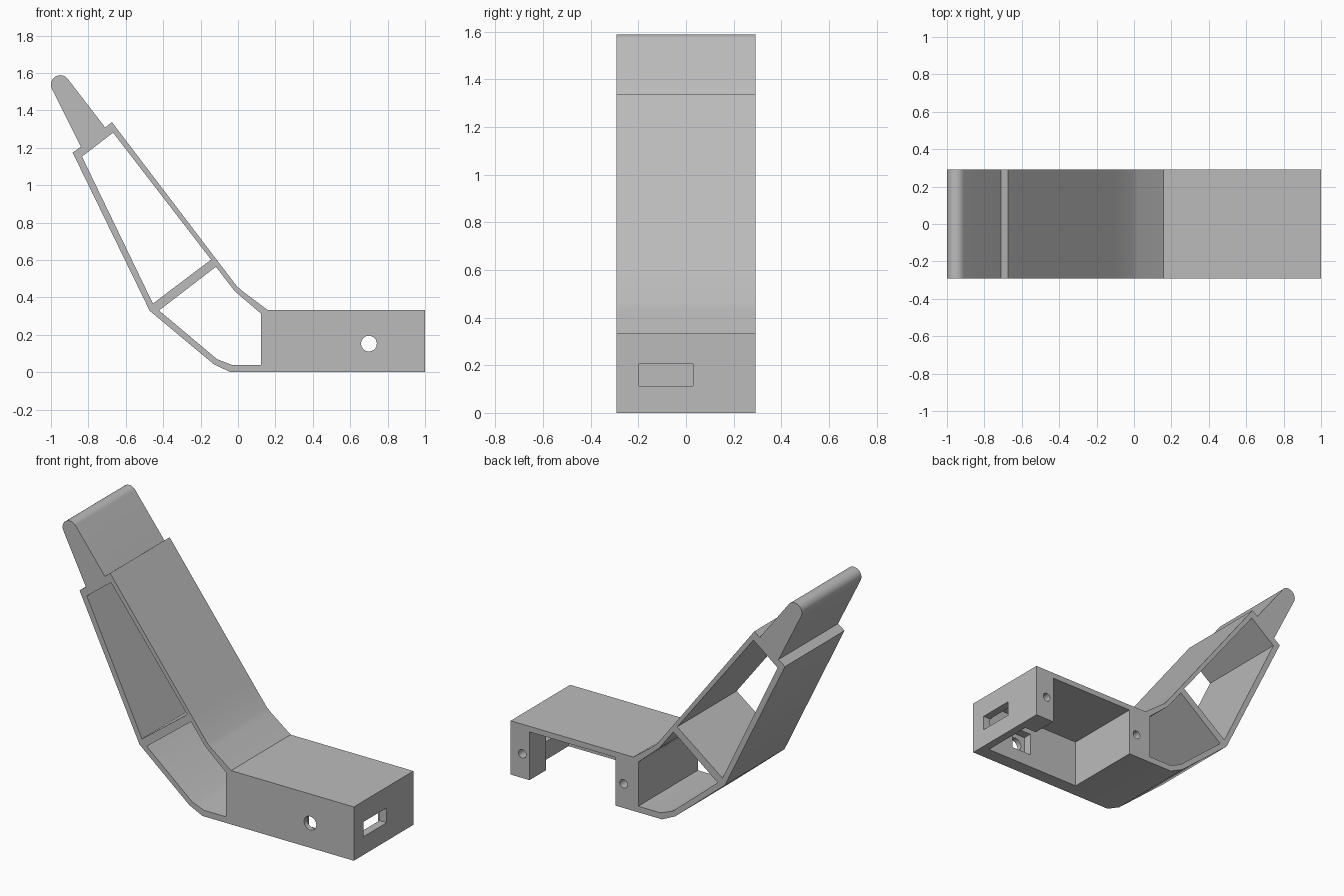
import bpy, bmesh, math
from mathutils import Vector

cube = bpy.data.objects.get("Cube")
if cube:
    bpy.data.objects.remove(cube, do_unlink=True)

HALF = 0.292   # half depth of the whole bracket
TOP = 0.334    # top of the base box

grey = bpy.data.materials.new("plain_grey")
grey.use_nodes = True
colour = (0.5, 0.5, 0.5, 1)
grey.diffuse_color = colour
grey.node_tree.nodes["Principled BSDF"].inputs["Base Color"].default_value = colour


def prism(name, outline, axis, low, high):
    """Extrude a 2D outline along y (outline in xz) or z (outline in xy)."""
    bm = bmesh.new()
    if axis == "y":
        points = [(a, low, b) for a, b in outline]
        step = Vector((0, high - low, 0))
    else:
        points = [(a, b, low) for a, b in outline]
        step = Vector((0, 0, high - low))
    face = bm.faces.new([bm.verts.new(p) for p in points])
    ext = bmesh.ops.extrude_face_region(bm, geom=[face])
    bmesh.ops.translate(bm, vec=step, verts=[g for g in ext["geom"] if isinstance(g, bmesh.types.BMVert)])
    bmesh.ops.recalc_face_normals(bm, faces=bm.faces)
    mesh = bpy.data.meshes.new(name)
    bm.to_mesh(mesh)
    bm.free()
    mesh.materials.append(grey)
    obj = bpy.data.objects.new(name, mesh)
    bpy.context.collection.objects.link(obj)
    return obj


def arc(cx, cz, radius, start, end, steps):
    angles = [math.radians(start + (end - start) * i / steps) for i in range(steps + 1)]
    return [(cx + radius * math.cos(a), cz + radius * math.sin(a)) for a in angles]


def rect(x0, x1, y0, y1):
    return [(x0, y0), (x1, y0), (x1, y1), (x0, y1)]


def circle(x, z, radius):
    return arc(x, z, radius, 0, 352.5, 47)


def cut(target, cutter):
    cutter.hide_render = True
    mod = target.modifiers.new("cut", "BOOLEAN")
    mod.operation = "DIFFERENCE"
    mod.solver = "EXACT"
    mod.object = cutter
    bpy.context.view_layer.objects.active = target
    bpy.ops.object.modifier_apply(modifier=mod.name)
    bpy.data.objects.remove(cutter, do_unlink=True)


# Side profile: base box, leaning arm and rounded tip
profile = [(1, 0), (1, TOP), (0.157, TOP), (0.02, 0.437), (-0.006, 0.46),
           (-0.107, 0.592), (-0.674, 1.337), (-0.71, 1.308)]
profile += arc(-0.95, 1.538, 0.05, 38, 206, 20)
profile += [(-0.84, 1.206), (-0.884, 1.174), (-0.472, 0.328), (-0.13, 0.043), (-0.04, 0)]
bracket = prism("bracket", profile, "y", -HALF, HALF)

# Through windows in the arm, leaving a cross strut
upper_window = [(-0.834, 1.153), (-0.668, 1.281), (-0.144, 0.602), (-0.455, 0.367)]
lower_window = [(-0.422, 0.33), (-0.118, 0.564), (-0.02, 0.436), (0.123, 0.313),
                (0.123, 0.038), (-0.03, 0.038), (-0.112, 0.07)]
for window in (upper_window, lower_window):
    cut(bracket, prism("window_cutter", window, "y", -1, 1))

# Box cavity, open below and behind, with a corner post left standing
cavity = [(0.28, -0.205), (0.95, -0.205), (0.95, 0.13), (0.87, 0.13), (0.87, 0.5), (0.28, 0.5)]
cut(bracket, prism("cavity_cutter", cavity, "z", -0.2, TOP - 0.035))

# Front hole with a square pocket behind it
cut(bracket, prism("front_hole_cutter", circle(0.7, 0.153, 0.042), "y", -0.4, -0.1))
cut(bracket, prism("pocket_cutter", rect(0.63, 0.77, 0.083, 0.223), "y", -0.26, -0.15))

# Slot in the end wall
cut(bracket, prism("slot_cutter", rect(0.9, 1.1, -0.197, 0.03), "z", 0.113, 0.205))

# Blind screw holes in the two rear posts
for x in (0.92, 0.225):
    cut(bracket, prism("screw_hole_cutter", circle(x, 0.15, 0.026), "y", HALF - 0.12, 0.5))

# Smooth the curved surfaces, keep edges sharp
bpy.ops.object.select_all(action="DESELECT")
bracket.select_set(True)
bpy.context.view_layer.objects.active = bracket
bpy.ops.object.shade_smooth_by_angle(angle=math.radians(28))
